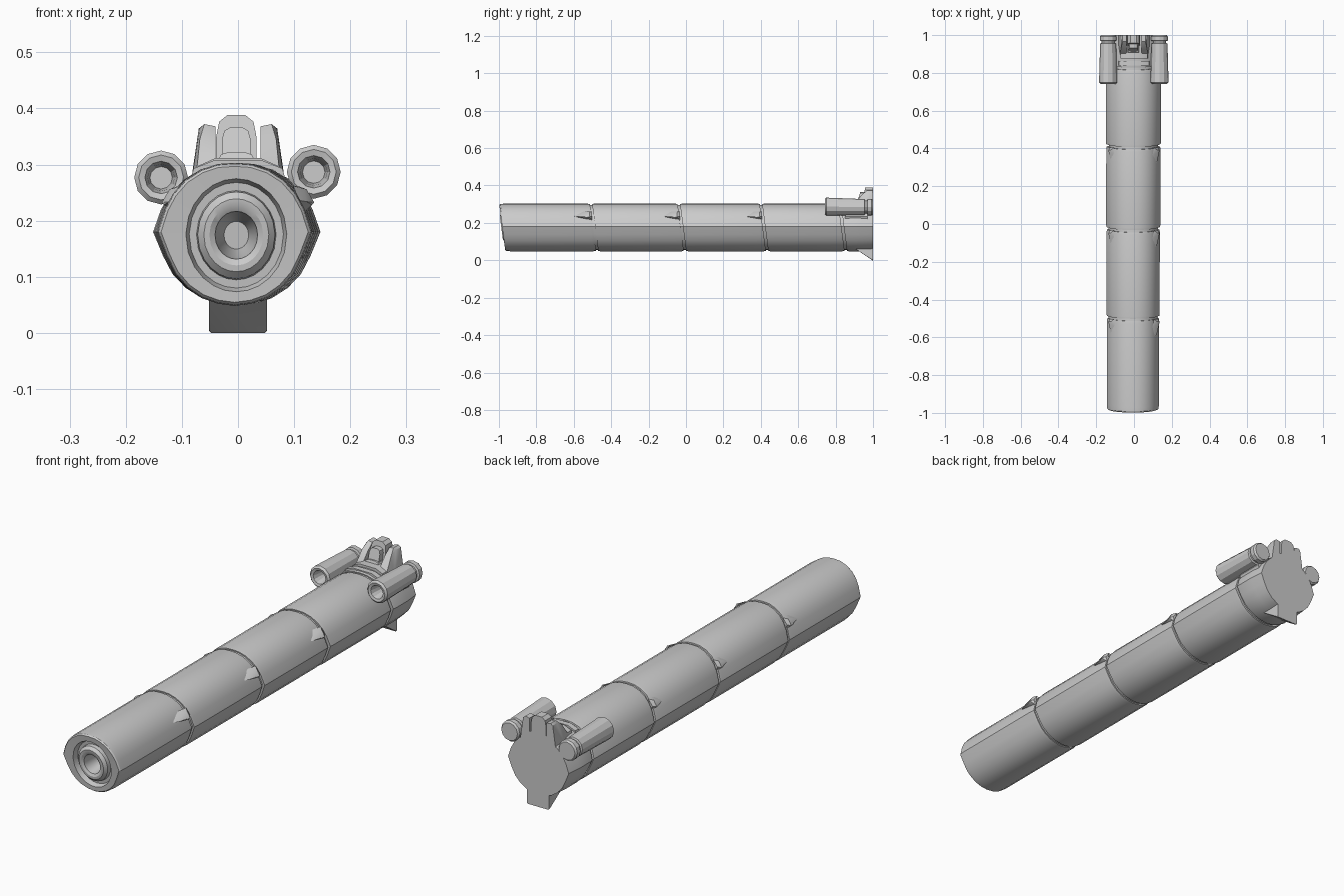
import bpy, bmesh, math
from mathutils import Vector

if "Cube" in bpy.data.objects:
    bpy.data.objects.remove(bpy.data.objects["Cube"])

CZ = 0.177
SLANT = 0.13
# right half of the hull cross-section, top to bottom (x, z)
HALF = [(0, .303), (.03, .301), (.06, .291), (.088, .273), (.11, .248), (.125, .220),
        (.138, .180), (.122, .138), (.106, .105), (.084, .080), (.058, .062), (.03, .052), (0, .048)]
PROFILE = HALF + [(-x, z) for x, z in HALF[-2:0:-1]]


def finish(name, bm, angle=28):
    bmesh.ops.recalc_face_normals(bm, faces=bm.faces)
    me = bpy.data.meshes.new(name)
    bm.to_mesh(me)
    bm.free()
    ob = bpy.data.objects.new(name, me)
    bpy.context.collection.objects.link(ob)
    bpy.context.view_layer.objects.active = ob
    ob.select_set(True)
    bpy.ops.object.shade_smooth_by_angle(angle=math.radians(angle))
    ob.select_set(False)
    return ob


def loft(name, rings, angle=28):
    """Skin a list of equal-length point rings and cap both ends."""
    bm = bmesh.new()
    loops = [[bm.verts.new(p) for p in r] for r in rings]
    n = len(loops[0])
    for a, b in zip(loops, loops[1:]):
        for i in range(n):
            bm.faces.new((a[i], a[(i + 1) % n], b[(i + 1) % n], b[i]))
    bm.faces.new(loops[0])
    bm.faces.new(loops[-1][::-1])
    return finish(name, bm, angle)


def hull(name, pts):
    bm = bmesh.new()
    for p in pts:
        bm.verts.new(p)
    bmesh.ops.convex_hull(bm, input=bm.verts[:])
    bmesh.ops.dissolve_limit(bm, angle_limit=0.02, verts=bm.verts[:], edges=bm.edges[:])
    return finish(name, bm)


def body_ring(y, s=1.0, sx=1.0, slant=SLANT):
    off = -0.006 + 0.002 * (y + 1)
    out = []
    for x, z in PROFILE:
        zz = CZ + (z - CZ) * s
        out.append((x * s * sx + off, y + slant * (0.303 - zz), zz))
    return out


def round_ring(y, r):
    # circle on the slanted nose plane, matched to the hull vertices
    out = []
    for x, z in PROFILE:
        a = math.atan2(z - CZ, x)
        zz = 0.174 + 1.12 * r * math.sin(a)
        out.append((-0.003 + r * math.cos(a), y + SLANT * (0.303 - zz), zz))
    return out


# nose segment with recessed ring and muzzle
loft("nose_segment", [
    round_ring(-.90, .022), round_ring(-.955, .033), round_ring(-.998, .038), round_ring(-1.004, .048),
    round_ring(-1.004, .058), round_ring(-.992, .069), round_ring(-.975, .071), round_ring(-.975, .084),
    round_ring(-.998, .090), body_ring(-.999, .95), body_ring(-.993, .985), body_ring(-.97),
    body_ring(-.53), body_ring(-.514, .985), body_ring(-.514, .92)])

# barrel segments, each a little wider than the one in front
for i, (y0, y1) in enumerate([(-.502, -.045), (-.032, .394), (.407, .815)]):
    sx = 1.02 + .02 * i
    loft(f"barrel_segment_{i + 1}", [
        body_ring(y0, .92, sx), body_ring(y0, .985, sx), body_ring(y0 + .012, 1, sx),
        body_ring(y1 - .012, 1, sx), body_ring(y1, .985, sx), body_ring(y1, .92, sx)])

# core showing in the grooves, and the flat-backed tail segment
loft("inner_core", [body_ring(-.6, .945), body_ring(.9, .945)])
loft("tail_segment", [
    body_ring(.828, .92, 1.08), body_ring(.828, .98, 1.08), body_ring(.838, 1, 1.08),
    body_ring(.93, 1, 1.08, .06), body_ring(1, .98, 1.06, 0)])


def tube_ring(cx, cz, y, r, n=12):
    return [(cx + r * math.cos(2 * math.pi * k / n), y, cz + r * math.sin(2 * math.pi * k / n))
            for k in range(n)]


for side, cx, cz in (("left", -.137, .277), ("right", .135, .287)):
    s = -1 if cx < 0 else 1
    # side tube with bored front and grooved rear cap
    spec = [(.80, .020), (.765, .024), (.745, .029), (.742, .040), (.750, .048), (.93, .043),
            (.955, .042), (.958, .035), (.968, .035), (.971, .044), (.992, .044), (1, .038)]
    loft(f"{side}_tube", [tube_ring(cx, cz - .01 * max(0, (y - .74)), y, r) for y, r in spec])
    # strut joining tube to hull
    hull(f"{side}_tube_strut", [(s * x, y, z) for y in (.85, .97) for x, z in
         ((.09, .22), (.125, .212), (.134, .235), (.12, .26), (.085, .27))])
    # teardrop pods just ahead of each groove
    for k, yb in enumerate((-.505, -.035, .404)):
        hull(f"{side}_pod_{k + 1}", [(s * x, yb + dy, z) for x, dy, z in (
            (.110, -.095, .236), (.122, -.075, .234), (.132, -.03, .228), (.118, -.03, .254),
            (.136, -.012, .232), (.122, -.012, .256), (.118, .002, .215), (.106, .002, .262),
            (.10, -.04, .215), (.098, -.04, .262), (.126, .002, .236))])
    # sighting tower prongs
    hull(f"{side}_tower_prong", [(s * x, y, z) for x, y, z in (
        (.040, .895, .300), (.074, .895, .285), (.040, .935, .345), (.068, .935, .345),
        (.040, .965, .368), (.060, .965, .372), (.068, .97, .364), (.040, 1, .368),
        (.060, 1, .372), (.070, 1, .364), (.083, 1, .275), (.040, 1, .275), (.082, .94, .275))])

# tower base collar and stepped plate
for nm, y0, y1, w, top in (("tower_collar", .838, .862, .088, .307),
                           ("tower_base", .875, 1, .078, .312)):
    hull(nm, [(sx * x, y, z) for sx in (-1, 1) for y in (y0, y1)
              for x, z in ((w, .262), (w * .9, top - .014), (w * .5, top))])


def arch(w, z0, z1, y0, y1, lean):
    """Rounded-top outline extruded in y, its front leaning back with height."""
    out = []
    for x, t in ((1, 0), (1, .6), (.85, .88), (.45, 1)):
        for sx in (-1, 1):
            out += [(-.003 + sx * x * w, y0 + lean * t, z0 + (z1 - z0) * t),
                    (-.003 + sx * x * w, y1, z0 + (z1 - z0) * t)]
    return out


# central tower head, its lens and the small step below
hull("tower_head", arch(.036, .29, .388, .94, 1, .018))
hull("tower_lens", arch(.025, .318, .366, .918, .97, .014))
hull("tower_step", arch(.032, .29, .322, .90, .97, .012))

# wedge foot under the tail
hull("tail_foot", [(sx * x, y, z) for sx in (-1, 1) for x, y, z in (
    (.052, .905, .062), (.052, .99, .006), (.048, .996, 0), (.052, 1, .004),
    (.048, 1, 0), (.052, 1, .09), (.052, .905, .085))])
